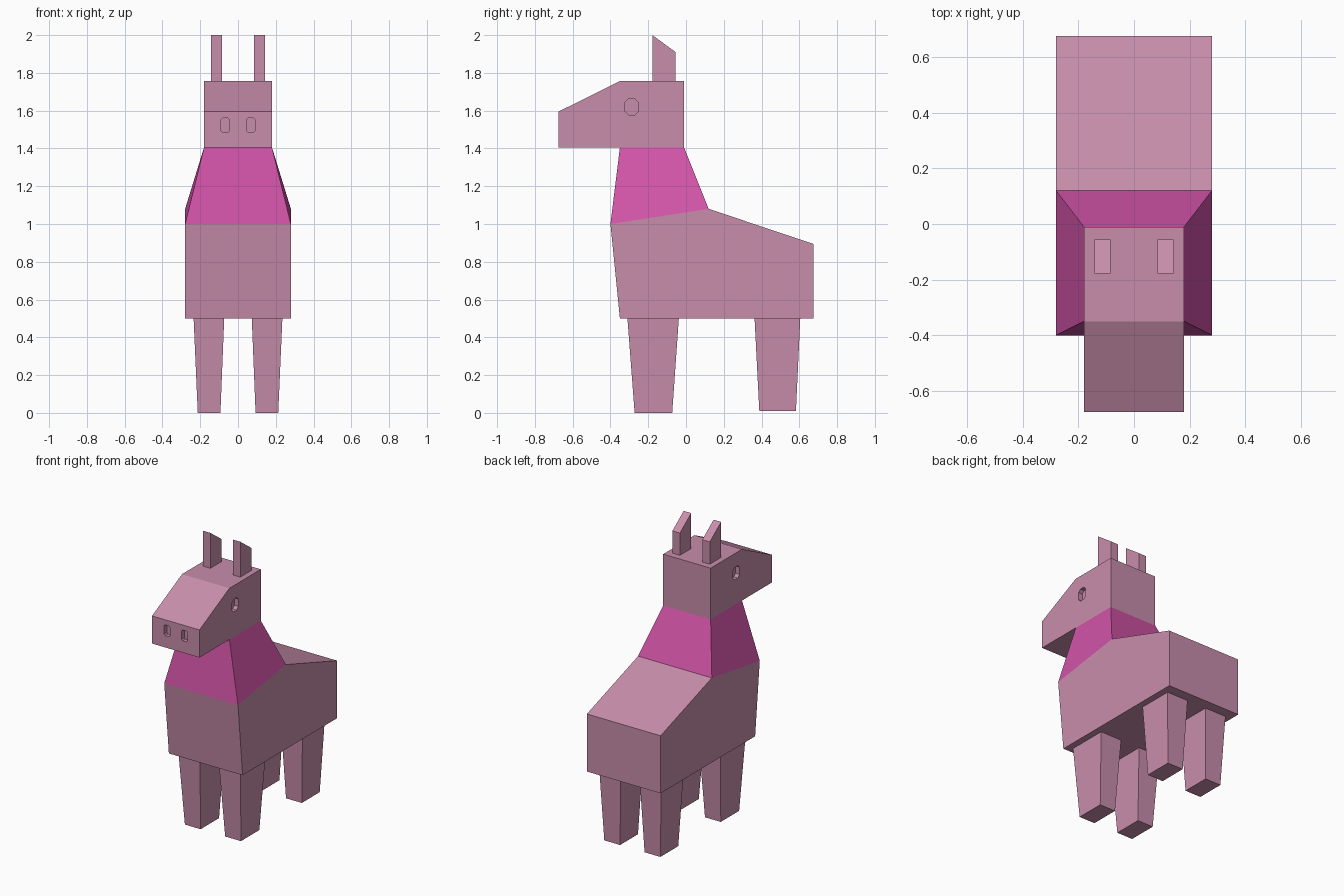
import bpy
import bmesh

if "Cube" in bpy.data.objects:
    bpy.data.objects.remove(bpy.data.objects["Cube"])


def material(name, rgb):
    m = bpy.data.materials.new(name)
    m.diffuse_color = (*rgb, 1.0)
    m.use_nodes = True
    m.node_tree.nodes["Principled BSDF"].inputs["Base Color"].default_value = m.diffuse_color
    return m


pink = material("dusty_pink", (0.58, 0.27, 0.41))
magenta = material("magenta", (0.66, 0.09, 0.40))


def loft(name, loop_a, loop_b, mat=pink, capped=True):
    """Join two matching loops of 3D points with flat side faces."""
    bm = bmesh.new()
    a = [bm.verts.new(p) for p in loop_a]
    b = [bm.verts.new(p) for p in loop_b]
    n = len(a)
    for i in range(n):
        j = (i + 1) % n
        bm.faces.new((a[i], a[j], b[j], b[i]))
    if capped:
        bm.faces.new(a[::-1])
        bm.faces.new(b)
    bmesh.ops.recalc_face_normals(bm, faces=bm.faces)
    mesh = bpy.data.meshes.new(name)
    bm.to_mesh(mesh)
    bm.free()
    obj = bpy.data.objects.new(name, mesh)
    bpy.context.collection.objects.link(obj)
    mesh.materials.append(mat)
    return obj


def side_prism(name, profile, x0, x1):
    """Extrude a (y, z) profile along x."""
    return loft(name, [(x0, y, z) for y, z in profile],
                [(x1, y, z) for y, z in profile])


def rect(x0, x1, y0, y1, z0, z1=None):
    z1 = z0 if z1 is None else z1
    return [(x0, y0, z0), (x1, y0, z0), (x1, y1, z1), (x0, y1, z1)]


def chamfered(cu, cv, w, h, c):
    """Rectangle outline with cut corners."""
    w, h = w / 2, h / 2
    pts = [(w, h - c), (w - c, h), (c - w, h), (-w, h - c),
           (-w, c - h), (c - w, -h), (w - c, -h), (w, c - h)]
    return [(cu + u, cv + v) for u, v in pts]


# Body
side_prism("body", [(-0.35, 0.50), (0.675, 0.50), (0.675, 0.895),
                    (0.12, 1.08), (-0.40, 1.00)], -0.28, 0.28)

# Tapered neck, open where it meets the body and head
loft("neck", rect(-0.28, 0.28, -0.40, 0.12, 1.00, 1.08),
     rect(-0.18, 0.18, -0.35, -0.01, 1.405), magenta, capped=False)

# Head
head = side_prism("head", [(-0.675, 1.405), (-0.01, 1.405), (-0.01, 1.757),
                           (-0.35, 1.757), (-0.675, 1.595)], -0.18, 0.18)

# Ears, legs, and the recesses for eyes and nostrils on both sides
eye = chamfered(-0.288, 1.62, 0.068, 0.086, 0.018)
nostril = chamfered(0.067, 1.523, 0.044, 0.074, 0.008)
cutters = []
for s, side in ((-1, "left"), (1, "right")):
    side_prism(side + "_ear", [(-0.178, 1.757), (-0.055, 1.757),
                               (-0.055, 1.91), (-0.178, 2.0)], s * 0.085, s * 0.142)
    loft(side + "_front_leg", rect(s * 0.093, s * 0.213, -0.272, -0.073, 0.0),
         rect(s * 0.073, s * 0.235, -0.31, -0.038, 0.5))
    loft(side + "_back_leg", rect(s * 0.093, s * 0.213, 0.388, 0.582, 0.01),
         rect(s * 0.073, s * 0.235, 0.363, 0.605, 0.5))
    cutters.append(side_prism(side + "_eye_cutter", eye, s * 0.15, s * 0.22))
    cutters.append(loft(side + "_nostril_cutter",
                        [(s * x, -0.72, z) for x, z in nostril],
                        [(s * x, -0.645, z) for x, z in nostril]))

for cutter in cutters:
    cutter.hide_render = True
    cutter.hide_set(True)
    mod = head.modifiers.new(cutter.name, 'BOOLEAN')
    mod.operation = 'DIFFERENCE'
    mod.solver = 'EXACT'
    mod.object = cutter
